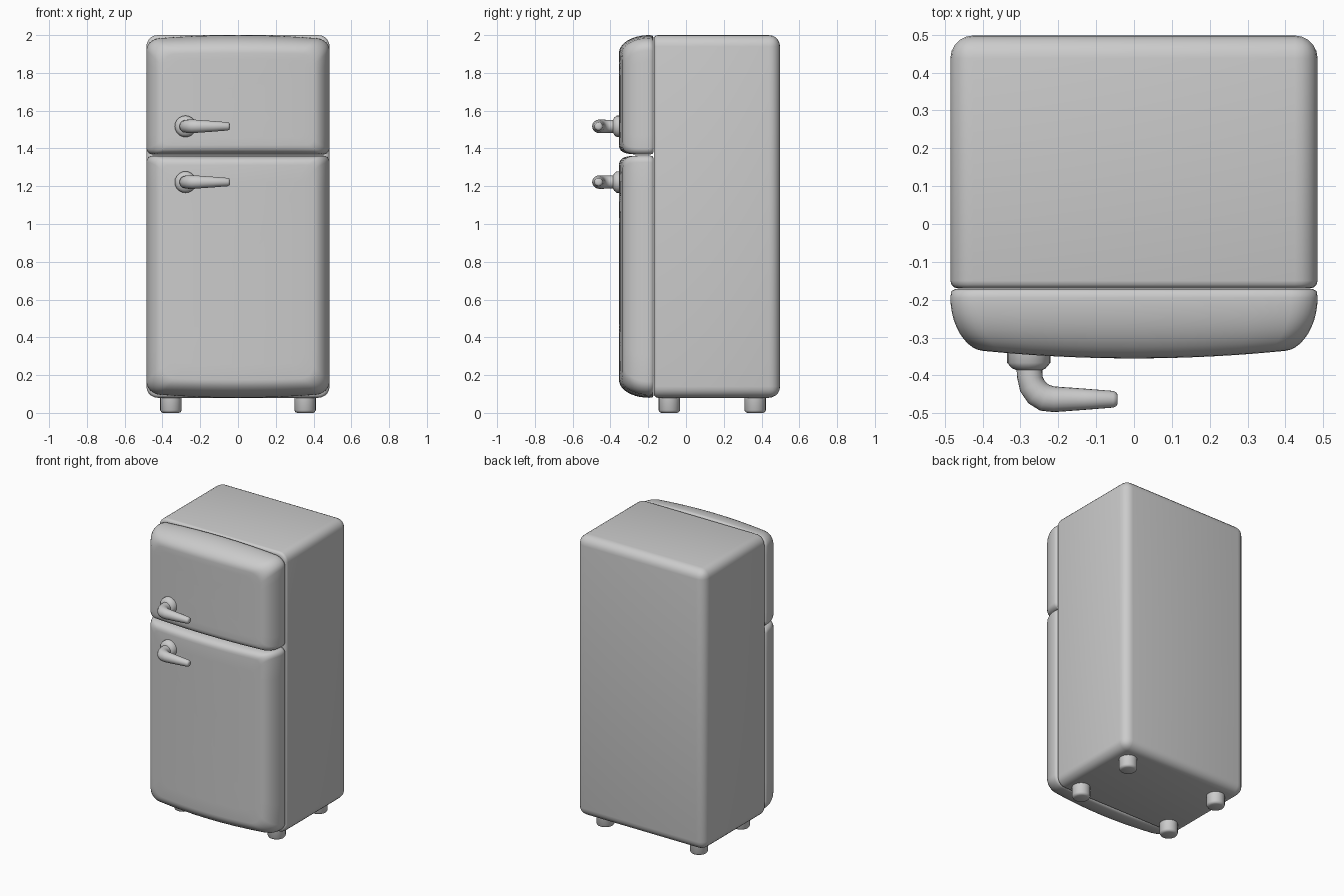
import bpy, bmesh, math
from mathutils import Vector

if "Cube" in bpy.data.objects:
    bpy.data.objects.remove(bpy.data.objects["Cube"])


def finish(name, bm, angle=40):
    bmesh.ops.recalc_face_normals(bm, faces=bm.faces)
    me = bpy.data.meshes.new(name)
    bm.to_mesh(me)
    bm.free()
    ob = bpy.data.objects.new(name, me)
    bpy.context.collection.objects.link(ob)
    bpy.ops.object.select_all(action='DESELECT')
    bpy.context.view_layer.objects.active = ob
    ob.select_set(True)
    bpy.ops.object.shade_smooth_by_angle(angle=math.radians(angle))
    return ob


def loft(name, rings, angle=40):
    bm = bmesh.new()
    loops = [[bm.verts.new(p) for p in r] for r in rings]
    n = len(loops[0])
    for a, b in zip(loops, loops[1:]):
        for i in range(n):
            j = (i + 1) % n
            bm.faces.new((a[i], a[j], b[j], b[i]))
    bm.faces.new(loops[0])
    bm.faces.new(loops[-1])
    return finish(name, bm, angle)


def rounded_outline(w, z0, z1, r0, r1):
    """Front outline with separate bottom (r0) and top (r1) corner radii."""
    pts = []
    corners = [(w - r1, z1 - r1, r1, 0), (-w + r1, z1 - r1, r1, 90),
               (-w + r0, z0 + r0, r0, 180), (w - r0, z0 + r0, r0, 270)]
    for k, (cx, cz, r, start) in enumerate(corners):
        for s in range(7):
            a = math.radians(start + s * 15)
            pts.append((cx + r * math.cos(a), cz + r * math.sin(a)))
        # extra points along the straight edge
        nx, nz, nr, na = corners[(k + 1) % 4]
        a = math.radians(na)
        end = (nx + nr * math.cos(a), nz + nr * math.sin(a))
        x, z = pts[-1]
        pts += [(x + (end[0] - x) * s / 8, z + (end[1] - z) * s / 8) for s in range(1, 8)]
    return pts


def door(name, z0, z1, outer):
    """Cushion-shaped door; outer = +1 if the big rounding is on top, -1 if at the bottom."""
    mid, half = (z0 + z1) / 2, (z1 - z0) / 2

    def ring(y, side, out, gap, bulge, scale=1.0):
        lo, hi = (gap, out) if outer > 0 else (out, gap)
        r0, r1 = (0.035, 0.07) if outer > 0 else (0.07, 0.035)
        pts = []
        for x, z in rounded_outline(0.485 - side, z0 + lo, z1 - hi, r0, r1):
            # gentle arch on the outer edge
            f = max(0.0, outer * (z - mid) / half) ** 3
            z -= outer * 0.022 * f * (x / 0.485) ** 2
            x, z = x * scale, mid + (z - mid) * scale
            pts.append((x, y - bulge * 0.02 * (1 - (x / 0.4) ** 2), z))
        return pts

    rings = [ring(-0.172, 0.012, 0.012, 0.012, 0), ring(-0.178, 0.002, 0.002, 0.002, 0)]
    for k in range(11):
        t = math.radians(k * 9)
        c, s = 1 - math.cos(t), math.sin(t)
        rings.append(ring(-0.195 - 0.14 * s, 0.085 * c, 0.095 * c, 0.05 * c * c, s))
    rings += [ring(-0.335, 0.085, 0.095, 0.05, 1, f) for f in (0.85, 0.65, 0.4, 0.15)]
    return loft(name, rings, 60)


def handle(name, z):
    # x, y, direction angle (0 = straight out, 90 = sideways), radius
    path = [(-0.278, -0.33, 0, 0.057), (-0.278, -0.367, 0, 0.057), (-0.278, -0.381, 0, 0.045),
            (-0.276, -0.386, 0, 0.034), (-0.275, -0.405, 0, 0.034), (-0.269, -0.427, 25, 0.035),
            (-0.255, -0.447, 48, 0.036), (-0.236, -0.459, 70, 0.036), (-0.212, -0.463, 90, 0.034),
            (-0.13, -0.463, 90, 0.028), (-0.055, -0.463, 90, 0.022), (-0.046, -0.463, 90, 0.018),
            (-0.043, -0.463, 90, 0.010)]
    rings = []
    for x, y, ang, r in path:
        a = math.radians(ang)
        u = Vector((math.cos(a), math.sin(a), 0))
        rings.append([Vector((x, y, z)) + r * (math.cos(q) * u + math.sin(q) * Vector((0, 0, 1)))
                      for q in (i * math.tau / 20 for i in range(20))])
    return loft(name, rings, 50)


# cabinet: large rounding on sides and back, small rounding around the front rim
bm = bmesh.new()
bmesh.ops.create_cube(bm, size=1)
for v in bm.verts:
    v.co = Vector((v.co.x * 0.97, 0.164 + v.co.y * 0.668, 1.04 + v.co.z * 1.92))
edges = [e for e in bm.edges if any(v.co.y > 0 for v in e.verts)]
bmesh.ops.bevel(bm, geom=edges, offset=0.06, segments=5, profile=0.5, affect='EDGES')
rim = [e for e in bm.edges if all(v.co.y < -0.169 for v in e.verts)]
bmesh.ops.bevel(bm, geom=rim, offset=0.02, segments=3, profile=0.5, affect='EDGES')
finish("cabinet", bm)

# doors
door("freezer_door", 1.368, 2.0, 1)
door("main_door", 0.08, 1.362, -1)

# handles
handle("freezer_handle", 1.517)
handle("main_handle", 1.222)

# feet
for side, x in (("left", -0.355), ("right", 0.355)):
    for end, y in (("front", -0.088), ("back", 0.366)):
        rings = [[(x + r * math.cos(i * math.tau / 20), y + r * math.sin(i * math.tau / 20), z)
                  for i in range(20)]
                 for z, r in ((0, 0.042), (0.004, 0.051), (0.014, 0.057), (0.10, 0.057))]
        loft(f"{end}_{side}_foot", rings)
